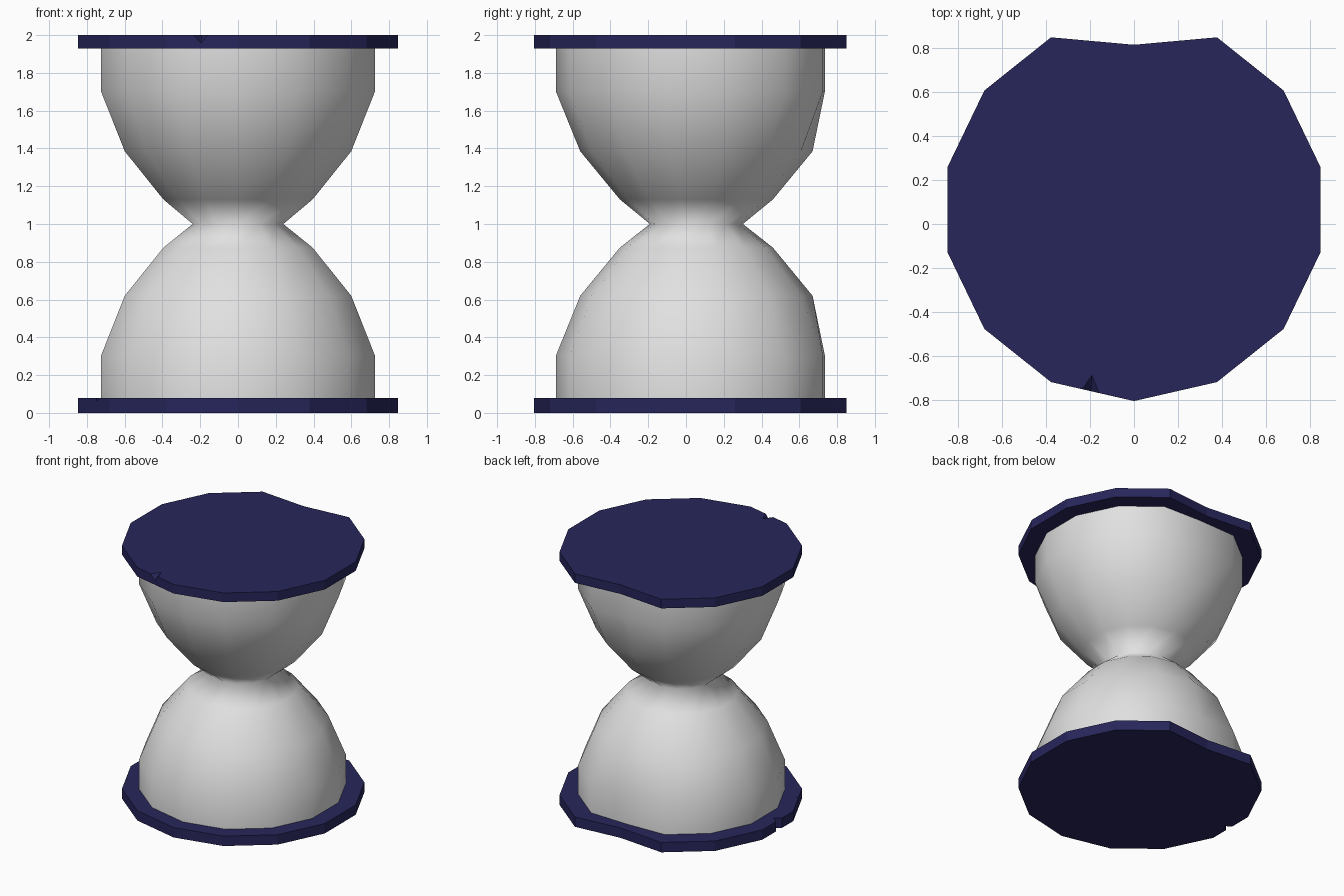
import bpy, bmesh, math
from mathutils import Vector

if "Cube" in bpy.data.objects:
    bpy.data.objects.remove(bpy.data.objects["Cube"])

SIDES = 14


def material(name, color):
    m = bpy.data.materials.new(name)
    m.diffuse_color = color
    m.use_nodes = True
    m.node_tree.nodes["Principled BSDF"].inputs["Base Color"].default_value = m.diffuse_color
    return m


navy = material("navy", (0.02, 0.019, 0.105, 1))
glass = material("pale_glass", (0.75, 0.75, 0.75, 0.8))


def add_object(name, bm, mat=None):
    bmesh.ops.recalc_face_normals(bm, faces=bm.faces[:])
    me = bpy.data.meshes.new(name)
    bm.to_mesh(me)
    bm.free()
    ob = bpy.data.objects.new(name, me)
    bpy.context.collection.objects.link(ob)
    if mat:
        me.materials.append(mat)
    return ob


def lathe(name, profile, cy, back, mat, caps=False):
    """14-sided lathe around (0, cy), with the back corner pushed in to y = back."""
    bm = bmesh.new()
    rings = []
    for r, z in profile:
        ring = []
        for i in range(SIDES):
            a = math.pi / 2 + math.tau * i / SIDES
            y = min(cy + r * math.sin(a), back)
            if i:
                y = cy + r * math.sin(a)
            ring.append(bm.verts.new((r * math.cos(a), y, z)))
        rings.append(ring)
    for lo, hi in zip(rings, rings[1:]):
        for i in range(SIDES):
            j = (i + 1) % SIDES
            bm.faces.new((lo[i], lo[j], hi[j], hi[i]))
    if caps:
        bm.faces.new(rings[0][::-1])
        bm.faces.new(rings[-1])
    return add_object(name, bm, mat)


def chip(target, points):
    """Cut a small convex chip out of a plate."""
    bm = bmesh.new()
    for p in points:
        bm.verts.new(Vector(p))
    bmesh.ops.convex_hull(bm, input=bm.verts[:])
    cutter = add_object(target.name + "_chip", bm)
    cutter.hide_render = True
    cutter.hide_viewport = True
    cutter.display_type = 'WIRE'
    mod = target.modifiers.new("chip", 'BOOLEAN')
    mod.operation = 'DIFFERENCE'
    mod.solver = 'EXACT'
    mod.object = cutter


# Glass bulbs, one smooth lathe
half = [(0.743, 0.07), (0.743, 0.305), (0.615, 0.62), (0.405, 0.875)]
profile = half + [(0.246, 1.0)] + [(r, 2.005 - z) for r, z in half[::-1]]
bulbs = lathe("glass_bulbs", profile, 0.055, 0.735, glass)
for p in bulbs.data.polygons:
    p.use_smooth = True

# End plates
bottom = lathe("bottom_plate", [(0.87, 0), (0.87, 0.078)], 0.065, 0.815, navy, True)
top = lathe("top_plate", [(0.87, 1.928), (0.87, 2.0)], 0.065, 0.815, navy, True)

# Chips in the plate rims
chip(top, [(-0.28, -0.80, 2.01), (-0.13, -0.82, 2.01), (-0.19, -0.67, 2.01),
           (-0.20, -0.80, 1.935)])
chip(bottom, [(x, y, z) for z in (-0.01, 0.09)
              for x, y in ((-0.87, 0.0), (-0.87, 0.10), (-0.80, 0.05))])
chip(bottom, [(-0.80, -0.32, 0.09), (-0.77, -0.39, 0.09), (-0.72, -0.33, 0.09),
              (-0.78, -0.35, 0.02)])
